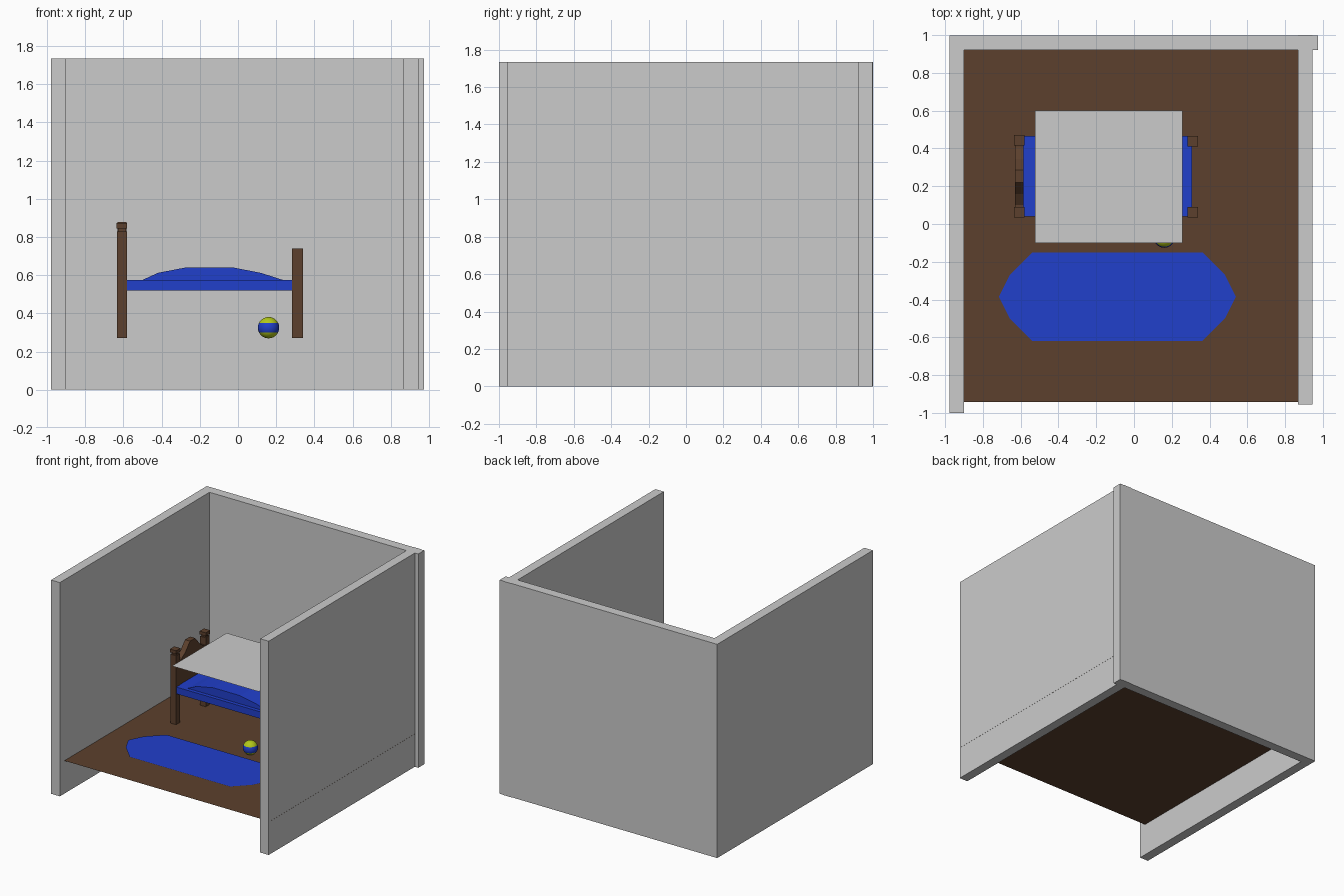
import bpy, bmesh, math

if "Cube" in bpy.data.objects:
    bpy.data.objects.remove(bpy.data.objects["Cube"])


def material(name, rgb):
    m = bpy.data.materials.new(name)
    m.diffuse_color = (*rgb, 1)
    m.use_nodes = True
    m.node_tree.nodes["Principled BSDF"].inputs["Base Color"].default_value = m.diffuse_color
    return m


BROWN = material("wood", (0.107, 0.051, 0.026))
BLUE = material("blue", (0.015, 0.05, 0.6))
LIME = material("lime", (0.45, 0.58, 0.01))


def finish(name, bm, *mats):
    bmesh.ops.recalc_face_normals(bm, faces=bm.faces)
    me = bpy.data.meshes.new(name)
    bm.to_mesh(me)
    bm.free()
    for m in mats:
        if m:
            me.materials.append(m)
    ob = bpy.data.objects.new(name, me)
    bpy.context.collection.objects.link(ob)
    return ob


def box(name, x, y, z, mat=None):
    bm = bmesh.new()
    bmesh.ops.create_cube(bm, size=1)
    for v in bm.verts:
        v.co = [r[0] + (c + 0.5) * (r[1] - r[0]) for c, r in zip(v.co, (x, y, z))]
    return finish(name, bm, mat)


def prism(name, points, depth, mat=None):
    """Polygon of 3D points, extruded by a depth vector (None = flat sheet)."""
    bm = bmesh.new()
    face = bm.faces.new([bm.verts.new(p) for p in points])
    if depth:
        out = bmesh.ops.extrude_face_region(bm, geom=[face], use_keep_orig=True)
        verts = [g for g in out["geom"] if isinstance(g, bmesh.types.BMVert)]
        bmesh.ops.translate(bm, vec=depth, verts=verts)
    return finish(name, bm, mat)


def sheet(name, x, y, z, mat=None):
    return prism(name, [(x[0], y[0], z), (x[1], y[0], z), (x[1], y[1], z), (x[0], y[1], z)], None, mat)


# Room shell
H = 1.735
FLOOR = 0.267
box("left_wall", (-0.978, -0.90), (-1.0, 0.997), (0, H))
box("right_wall", (0.868, 0.944), (-0.955, 1.0), (0, H))
box("back_wall", (-0.975, 0.975), (0.92, 0.997), (0, H))
sheet("floor", (-0.94, 0.945), (-0.942, 0.94), FLOOR, BROWN)

# Rug with pointed ends
half = [(0.45, 0.235), (0.57, 0.115), (0.627, 0), (0.57, -0.115), (0.45, -0.235)]
outline = half + [(-a, b) for a, b in reversed(half)]
prism("rug", [(a - 0.088, b - 0.385, FLOOR + 0.005) for a, b in outline], None, BLUE)

# Bed posts
for i, y in enumerate((0.0625, 0.4375)):
    box(f"foot_post_{i}", (0.284, 0.34), (y - 0.028, y + 0.028), (0.272, 0.74), BROWN)
for i, y in enumerate((0.062, 0.443)):
    box(f"head_post_{i}", (-0.633, -0.582), (y - 0.025, y + 0.025), (0.27, 0.83), BROWN)
    box(f"head_post_neck_{i}", (-0.625, -0.59), (y - 0.017, y + 0.017), (0.83, 0.845), BROWN)
    box(f"head_post_cap_{i}", (-0.635, -0.58), (y - 0.028, y + 0.028), (0.845, 0.872), BROWN)

# Headboard with a raised middle
head = [(0.07, 0.53), (0.07, 0.77), (0.10, 0.77), (0.16, 0.81), (0.22, 0.878)]
head += [(0.505 - y, z) for y, z in reversed(head)]
prism("headboard", [(-0.63, y, z) for y, z in head], (0.045, 0, 0), BROWN)

# Mattress and arched quilt
box("mattress", (-0.602, 0.308), (0.04, 0.465), (0.52, 0.575), BLUE)
arch = [(-0.50, 0.575), (-0.42, 0.612), (-0.27, 0.641), (-0.03, 0.641), (0.12, 0.612), (0.235, 0.575)]
prism("quilt", [(x, 0.07, z) for x, z in arch], (0, 0.365, 0), BLUE)

# Flat sheet above the bed
sheet("canopy", (-0.523, 0.258), (-0.10, 0.602), 0.815)

# Striped ball
bm = bmesh.new()
bmesh.ops.create_uvsphere(bm, u_segments=24, v_segments=14, radius=0.056)
for f in bm.faces:
    f.material_index = 1 if abs(f.calc_center_median().z) < 0.025 else 0
    f.smooth = True
ball = finish("ball", bm, LIME, BLUE)
ball.location = (0.16, -0.07, 0.325)
